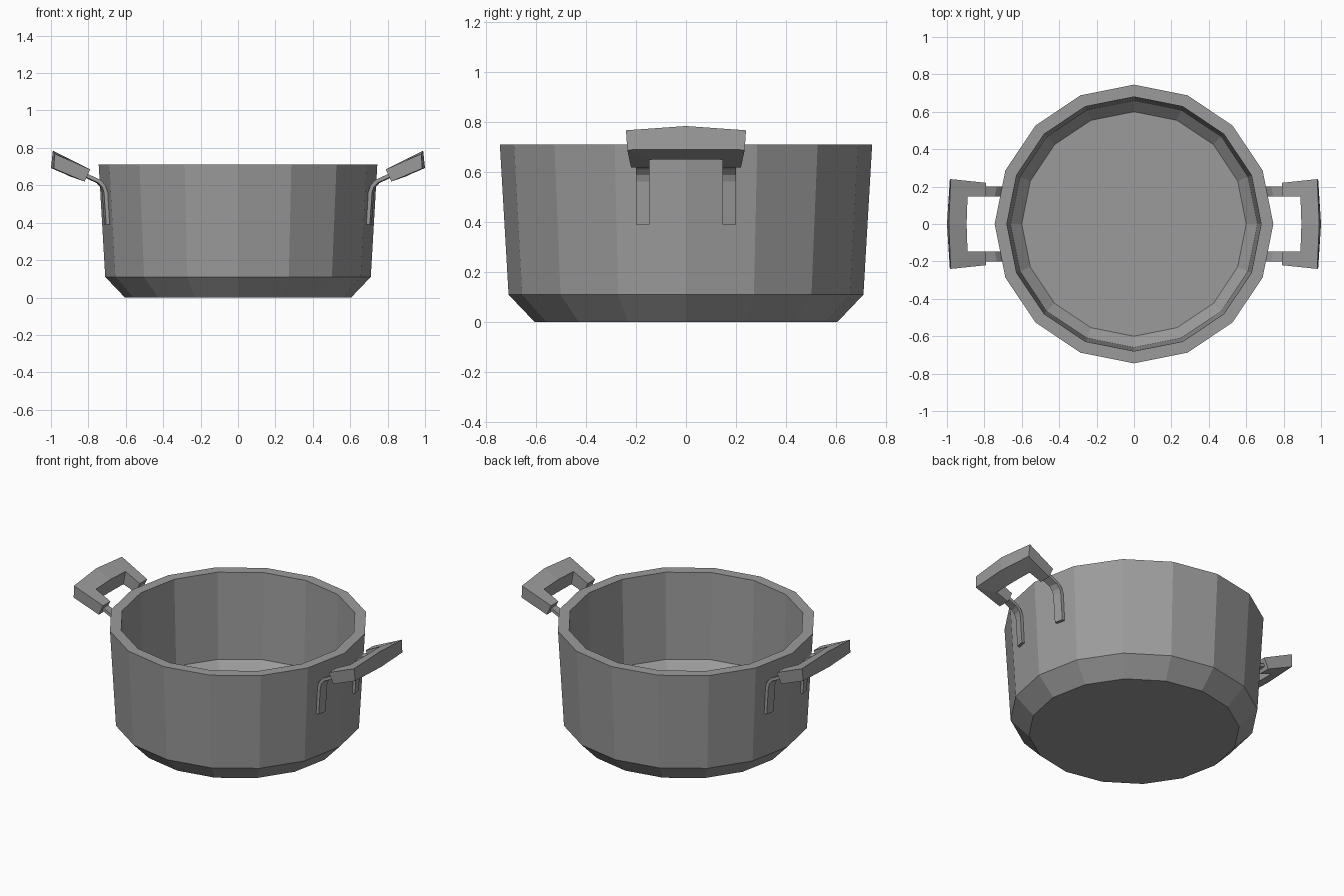
import bpy, bmesh, math

cube = bpy.data.objects.get("Cube")
if cube:
    bpy.data.objects.remove(cube, do_unlink=True)

grey = bpy.data.materials.new("metal_grey")
grey.use_nodes = True
colour = (0.33, 0.33, 0.33, 1)
grey.diffuse_color = colour
grey.node_tree.nodes["Principled BSDF"].inputs["Base Color"].default_value = colour


def finish(bm, name):
    bmesh.ops.recalc_face_normals(bm, faces=bm.faces)
    mesh = bpy.data.meshes.new(name)
    bm.to_mesh(mesh)
    bm.free()
    mesh.materials.append(grey)
    ob = bpy.data.objects.new(name, mesh)
    bpy.context.collection.objects.link(ob)
    return ob


def skin(bm, rings, cap_start=True, cap_end=True):
    """Join equal rings of points into a closed-section tube."""
    loops = [[bm.verts.new(p) for p in ring] for ring in rings]
    n = len(loops[0])
    for a, b in zip(loops, loops[1:]):
        for i in range(n):
            j = (i + 1) % n
            bm.faces.new((a[i], a[j], b[j], b[i]))
    if cap_start:
        bm.faces.new(loops[0])
    if cap_end:
        bm.faces.new(loops[-1])


def mirror_both(ob):
    mod = ob.modifiers.new("mirror", "MIRROR")
    mod.use_axis = (True, True, False)
    mod.merge_threshold = 0.0005


# Pot: outer base, bevel, wall, rim, inner wall, inner bevel, floor
SIDES = 16
profile = [(0.605, 0), (0.71, 0.11), (0.745, 0.712),
           (0.68, 0.712), (0.66, 0.17), (0.60, 0.11)]
angles = [2 * math.pi * i / SIDES for i in range(SIDES)]
bm = bmesh.new()
skin(bm, [[(r * math.cos(a), r * math.sin(a), z) for a in angles]
          for r, z in profile])
finish(bm, "pot_body")

# Grips: half of a bent bar, mirrored to both sides
bm = bmesh.new()
skin(bm, [
    # arm end: outer top, outer bottom, inner bottom, inner top
    [(0.79, 0.22, 0.685), (0.82, 0.22, 0.62), (0.82, 0.147, 0.62), (0.79, 0.147, 0.685)],
    # corner
    [(0.98, 0.24, 0.768), (0.985, 0.235, 0.69), (0.905, 0.147, 0.65), (0.89, 0.147, 0.735)],
    # middle
    [(0.99, 0, 0.785), (1.0, 0, 0.692), (0.905, 0, 0.652), (0.895, 0, 0.738)],
], cap_end=False)
mirror_both(finish(bm, "handle_grips"))

# Brackets: bent flat strips from the wall up into the grips
path = [(0.70, 0.39), (0.712, 0.565), (0.722, 0.595), (0.745, 0.62), (0.84, 0.665)]
normals = [(1, 0), (1, -0.1), (0.85, -0.5), (0.6, -0.8), (0.4, -0.9)]
bm = bmesh.new()
rings = []
for (x, z), (nx, nz) in zip(path, normals):
    ring = []
    for y, d in ((0.147, -0.01), (0.2, -0.01), (0.2, 0.01), (0.147, 0.01)):
        ring.append((x + nx * d - 0.2 * (y - 0.173), y, z + nz * d))
    rings.append(ring)
skin(bm, rings)
mirror_both(finish(bm, "handle_brackets"))
